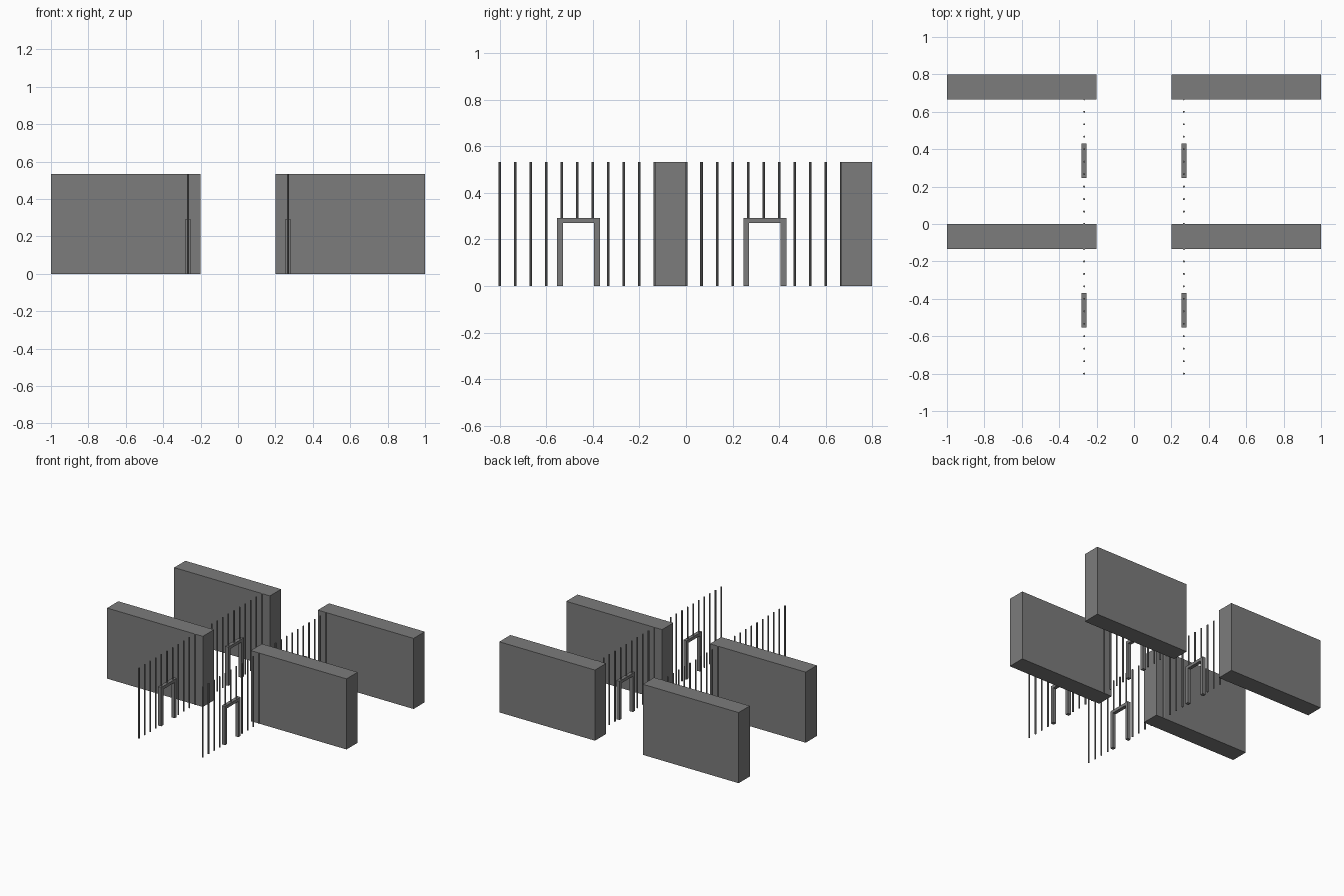
import bpy
import bmesh
from mathutils import Matrix, Vector

if "Cube" in bpy.data.objects:
    bpy.data.objects.remove(bpy.data.objects["Cube"])

H = 0.533            # wall and bar height
STEP = 0.8 / 12      # bar spacing
BAR_X = 0.2667       # distance of the bar rows from the aisle centre
FRAME_TOP = 0.293
BAR_R = 0.0055

grey = bpy.data.materials.new("dark_grey")
grey.diffuse_color = (0.2, 0.2, 0.2, 1)
grey.use_nodes = True
grey.node_tree.nodes["Principled BSDF"].inputs["Base Color"].default_value = grey.diffuse_color


def finish(name, bm):
    mesh = bpy.data.meshes.new(name)
    bm.to_mesh(mesh)
    bm.free()
    mesh.materials.append(grey)
    obj = bpy.data.objects.new(name, mesh)
    bpy.context.collection.objects.link(obj)


def wall(name, x0, x1, y0, y1):
    bm = bmesh.new()
    size = Vector((x1 - x0, y1 - y0, H))
    centre = Vector(((x0 + x1) / 2, (y0 + y1) / 2, H / 2))
    bmesh.ops.create_cube(bm, size=1, matrix=Matrix.Translation(centre) @ Matrix.Diagonal((*size, 1)))
    finish(name, bm)


def door_frame(name, x, y0, y1):
    # U-shaped profile in the yz plane, extruded along x
    t, half = 0.0255, 0.0133
    profile = [(y0, 0), (y0 + t, 0), (y0 + t, FRAME_TOP - 0.023), (y1 - t, FRAME_TOP - 0.023),
               (y1 - t, 0), (y1, 0), (y1, FRAME_TOP), (y0, FRAME_TOP)]
    bm = bmesh.new()
    face = bm.faces.new([bm.verts.new((x - half, y, z)) for y, z in profile])
    ext = bmesh.ops.extrude_face_region(bm, geom=[face], use_keep_orig=True)
    moved = [g for g in ext["geom"] if isinstance(g, bmesh.types.BMVert)]
    bmesh.ops.translate(bm, verts=moved, vec=(2 * half, 0, 0))
    bmesh.ops.recalc_face_normals(bm, faces=bm.faces)
    finish(name, bm)


def bar_row(name, x, y):
    # eleven bars, the three over the door start at the lintel
    bm = bmesh.new()
    for i in range(11):
        z0 = FRAME_TOP if i in (4, 5, 6) else 0
        bmesh.ops.create_cone(bm, cap_ends=True, segments=8, radius1=BAR_R, radius2=BAR_R, depth=H - z0,
                              matrix=Matrix.Translation((x, y + i * STEP, (z0 + H) / 2)))
    finish(name, bm)


# Two bays on each side of the aisle
for side, s in (("left", -1), ("right", 1)):
    for bay, y in (("front", -0.8), ("back", 0.0)):
        tag = f"{bay}_{side}"
        wall("dividing_wall_" + tag, min(s, s * 0.2), max(s, s * 0.2), y + 10 * STEP, y + 0.8)
        bar_row("cell_bars_" + tag, s * BAR_X, y)
        door_frame("door_frame_" + tag, s * BAR_X, y + 0.246, y + 0.431)
